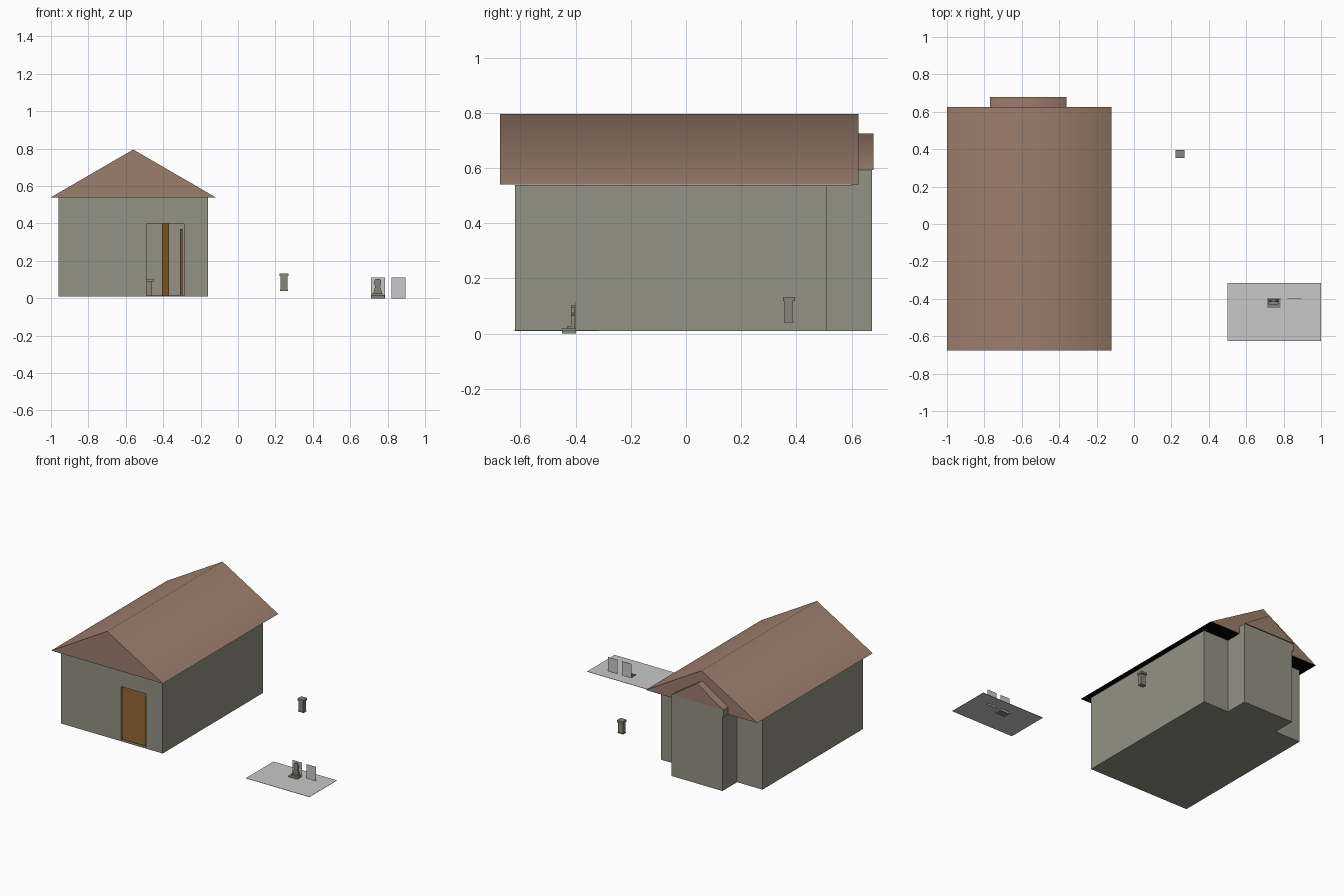
import bpy, bmesh
from mathutils import Vector

if "Cube" in bpy.data.objects:
    bpy.data.objects.remove(bpy.data.objects["Cube"])


def mat(name, *rgb):
    m = bpy.data.materials.new(name)
    m.diffuse_color = (*rgb, 1)
    m.use_nodes = True
    m.node_tree.nodes["Principled BSDF"].inputs["Base Color"].default_value = m.diffuse_color
    return m


STONE = mat("grey_stone", .29, .29, .23)
TILE = mat("brown_tile", .33, .205, .15)
BLACK = mat("black_underside", .001, .001, .001)
WOOD = mat("brown_wood", .19, .085, .022)
PALE = mat("pale_grey", .58, .58, .58)
GRAVE = mat("grave_stone", .25, .24, .185)


def prism(name, pts, axis, lo, hi, *mats):
    """Extrude a 2D profile along axis 'y' (pts = x,z) or 'z' (pts = x,y)."""
    def at(p, d):
        return (p[0], d, p[1]) if axis == 'y' else (p[0], p[1], d)
    bm = bmesh.new()
    a = [bm.verts.new(at(p, lo)) for p in pts]
    b = [bm.verts.new(at(p, hi)) for p in pts]
    bm.faces.new(a)
    bm.faces.new(b[::-1])
    for i in range(len(pts)):
        j = (i + 1) % len(pts)
        bm.faces.new((a[i], a[j], b[j], b[i]))
    bmesh.ops.recalc_face_normals(bm, faces=bm.faces)
    me = bpy.data.meshes.new(name)
    bm.to_mesh(me)
    bm.free()
    for m in mats:
        me.materials.append(m)
    ob = bpy.data.objects.new(name, me)
    bpy.context.collection.objects.link(ob)
    return ob


def box(name, x0, x1, y0, y1, z0, z1, m):
    return prism(name, [(x0, y0), (x1, y0), (x1, y1), (x0, y1)], 'z', z0, z1, m)


def roof(name, x0, x1, y0, y1, eave, ridge):
    """Gable roof: slopes blend smoothly over the ridge, underside is black."""
    ob = prism(name, [(x0, eave), (x1, eave), ((x0 + x1) / 2, ridge)],
               'y', y0, y1, TILE, BLACK)
    me = ob.data
    for f in me.polygons:
        if f.normal.z < -.9:
            f.material_index = 1
        f.use_smooth = f.normal.z > .1
    bm = bmesh.new()
    bm.from_mesh(me)
    for e in bm.edges:
        e.smooth = all(f.normal.z > .1 for f in e.link_faces)
    bm.to_mesh(me)
    bm.free()


# walls: plan of sides, back and rear bay, open at the front
CX, T, BASE, TOP = -.56, .02, .01, .539
half_outer = [(.4, -.60), (.4, .51), (.2, .51), (.2, .675)]
half_inner = [(.4 - T, -.60), (.4 - T, .51 - T), (.2 - T, .51 - T), (.2 - T, .675 - T)]


def both(half):
    return [(CX + x, y) for x, y in half] + [(CX - x, y) for x, y in half[::-1]]


prism("side_and_back_walls", both(half_outer) + both(half_inner)[::-1],
      'z', BASE, TOP, STONE)

# front wall with door opening
prism("front_wall", [(-.96, BASE), (-.49, BASE), (-.49, .4), (-.29, .4),
                     (-.29, BASE), (-.16, BASE), (-.16, TOP), (-.96, TOP)],
      'y', -.62, -.60, STONE)
box("bay_wall_top", -.76 - .01, -.36 - .01 + .02 - .02 + .01, .60, .675, TOP, .592, STONE)

# floors: stone slab below, boards inside
plan = [(.4, -.62), (.4, .51), (.2, .51), (.2, .675)]
prism("foundation", both(plan), 'z', BASE, BASE + .003, STONE)
prism("board_floor", both([(.379, -.60), (.379, .489), (.179, .489), (.179, .654)]),
      'z', BASE + .003, BASE + .006, WOOD)

# roofs
roof("main_roof", -1, -.12, -.675, .625, .54, .795)
roof("bay_roof", -.77, -.36, .52, .68, .592, .725)

# interior fittings seen through the doorway
box("interior_post", -.405, -.37, .45, .488, .016, TOP, WOOD)
box("interior_post_left", -.75, -.715, .45, .488, .016, TOP, WOOD)
box("open_door", -.31, -.297, -.60, -.42, .016, .37, WOOD)
box("altar", -.66, -.46, .52, .58, .016, .09, TILE)
box("altar_top", -.67, -.45, .51, .59, .09, .10, STONE)

# small pedestal hanging beside the house
box("pedestal_foot", .224, .267, .356, .389, .040, .046, TILE)
box("pedestal_shaft", .228, .264, .357, .386, .046, .118, GRAVE)
box("pedestal_cap", .222, .269, .352, .395, .118, .133, GRAVE)

# grave plot with thin upright plates
box("plot_ground", .5, 1, -.625, -.315, .011, .013, PALE)
for i, x in enumerate((.71, .82)):
    box(f"upright_plate_{i}", x, x + .075, -.400, -.398, 0, .112, PALE)

# headstone on a stepped base
box("headstone_base", .71, .783, -.45, -.401, 0, .018, GRAVE)
box("headstone_step", .72, .773, -.43, -.402, .018, .028, GRAVE)
side = [(.022, .028), (.017, .05), (.013, .065), (.019, .078), (.018, .095), (.009, .104)]
prism("headstone", [(.747 + x, z) for x, z in side] +
      [(.747 - x, z) for x, z in side[::-1]], 'y', -.416, -.404, GRAVE)
